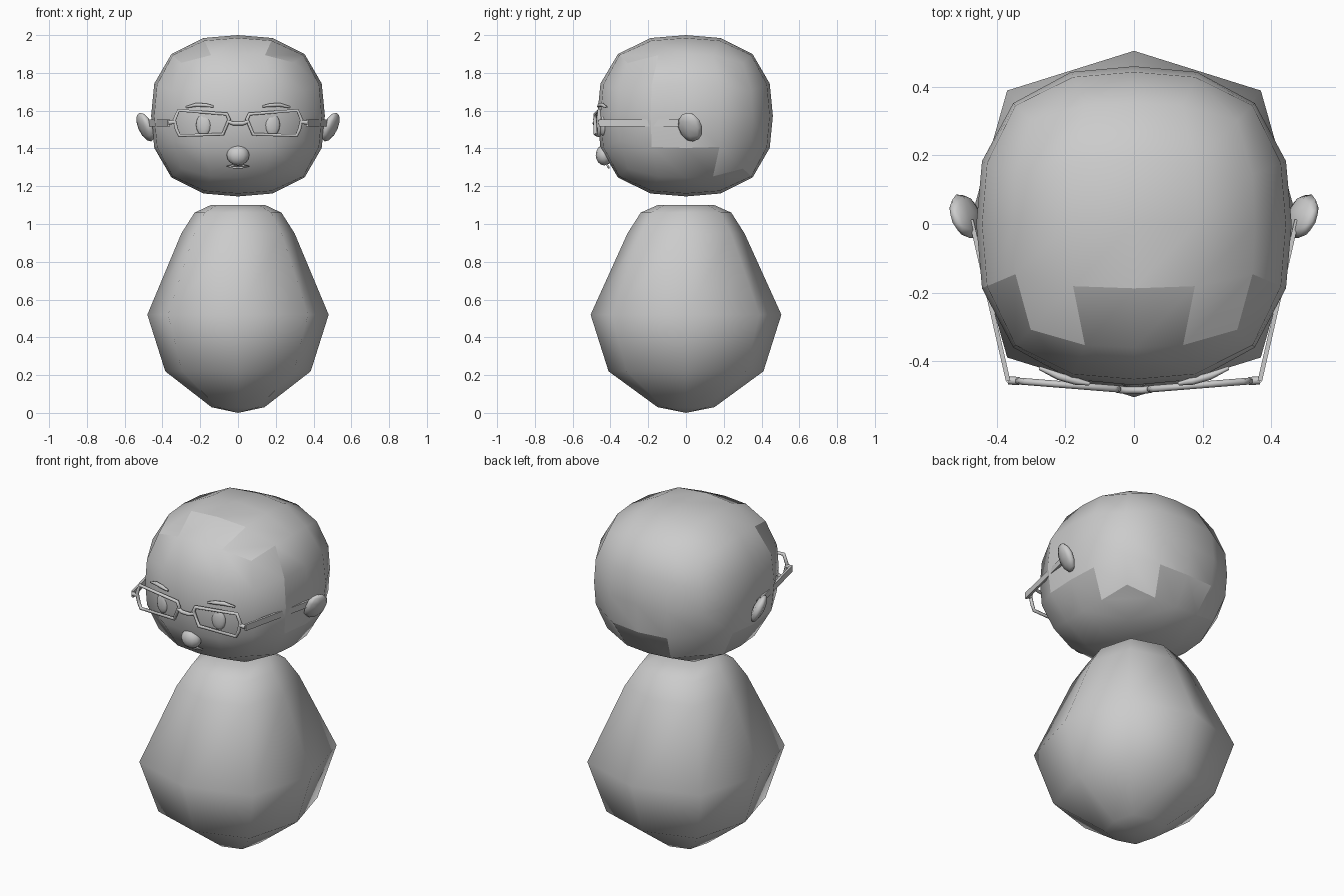
import bpy, bmesh, math
from mathutils import Matrix, Vector

if "Cube" in bpy.data.objects:
    bpy.data.objects.remove(bpy.data.objects["Cube"])

mat = bpy.data.materials.new("plain grey")
mat.diffuse_color = (0.6, 0.6, 0.6, 1)
mat.use_nodes = True
mat.node_tree.nodes["Principled BSDF"].inputs["Base Color"].default_value = mat.diffuse_color


def finish(bm, name, smooth=True):
    bmesh.ops.recalc_face_normals(bm, faces=bm.faces)
    me = bpy.data.meshes.new(name)
    bm.to_mesh(me)
    bm.free()
    me.materials.append(mat)
    for p in me.polygons:
        p.use_smooth = smooth
    ob = bpy.data.objects.new(name, me)
    bpy.context.collection.objects.link(ob)
    return ob


def ellipsoid(name, loc, size, rot=None, seg=12, rings=8):
    bm = bmesh.new()
    m = Matrix.Translation(loc) @ (rot or Matrix()) @ Matrix.Diagonal((*size, 1))
    bmesh.ops.create_uvsphere(bm, u_segments=seg, v_segments=rings, radius=1, matrix=m)
    return finish(bm, name)


def tube(name, pts, r, closed=False, radii=None):
    cu = bpy.data.curves.new(name, 'CURVE')
    cu.dimensions = '3D'
    cu.bevel_depth = r
    cu.bevel_resolution = 1
    cu.use_fill_caps = True
    sp = cu.splines.new('POLY')
    sp.points.add(len(pts) - 1)
    for i, p in enumerate(pts):
        sp.points[i].co = (*p, 1)
        sp.points[i].radius = radii[i] if radii else 1
    sp.use_cyclic_u = closed
    cu.materials.append(mat)
    ob = bpy.data.objects.new(name, cu)
    bpy.context.collection.objects.link(ob)
    bpy.ops.object.select_all(action='DESELECT')
    ob.select_set(True)
    bpy.context.view_layer.objects.active = ob
    bpy.ops.object.convert(target='MESH')


# Body: rounded octagonal rings stacked along z, (half x, half y, z)
rings = [(.14, .15, .03), (.385, .41, .22), (.48, .505, .52),
         (.30, .31, .95), (.23, .24, 1.06), (.145, .15, 1.10)]
bm = bmesh.new()
loops = []
for hx, hy, z in rings:
    loop = []
    for i in range(8):
        a = i * math.pi / 4
        k = 1.09 if i % 2 else 1
        loop.append(bm.verts.new((hx * k * math.cos(a), hy * k * math.sin(a), z)))
    loops.append(loop)
for lo, hi in zip(loops, loops[1:]):
    for i in range(8):
        j = (i + 1) % 8
        bm.faces.new((lo[i], lo[j], hi[j], hi[i]))
for loop, z in ((loops[0], 0.0), (loops[-1], 1.10)):
    c = bm.verts.new((0, 0, z))
    for i in range(8):
        bm.faces.new((loop[i], loop[(i + 1) % 8], c))
finish(bm, "body")

# Head: subdivided cube pushed onto a boxy ellipsoid
N, A, BF, BB, C, ZC = 2.6, .46, .47, .46, .427, 1.573


def front_y(x, z):
    t = 1 - abs(x / A) ** N - abs((z - ZC) / C) ** N
    return -BF * max(t, 0) ** (1 / N)


def is_hair(c):
    return c.z > 1.33 and c.y > (-.25 if c.z > 1.9 else -.1)


def head_part(name, hair):
    bm = bmesh.new()
    bmesh.ops.create_cube(bm, size=2)
    bmesh.ops.subdivide_edges(bm, edges=bm.edges[:], cuts=3, use_grid_fill=True)
    for v in bm.verts:
        d = Vector([math.tan(c * math.pi / 4) for c in v.co])
        d /= sum(abs(c) ** N for c in d) ** (1 / N)
        v.co = (d.x * A, d.y * (BF if d.y < 0 else BB), d.z * C + ZC)
    drop = [f for f in bm.faces if is_hair(f.calc_center_median()) != hair]
    bmesh.ops.delete(bm, geom=drop, context='FACES')
    ob = finish(bm, name)
    # keep normals facing outwards on the open shell
    me = ob.data
    p = me.polygons[0]
    if p.normal.dot(p.center - Vector((0, 0, ZC))) < 0:
        me.flip_normals()


head_part("face", False)
head_part("hair", True)

# Nose and mouth
ellipsoid("nose", (0, -.432, 1.365), (.06, .046, .055))
tube("mouth", [(x, front_y(x, z) - .003, z) for x, z in
     ((-.055, 1.305), (-.02, 1.312), (.02, 1.312), (.055, 1.305), (.02, 1.299), (-.02, 1.299))],
     .006, True)


def glass_y(x):
    return -.485 + .08 * abs(x)


# Paired parts
frame = [(.315, 1.602), (.06, 1.582), (.047, 1.555), (.08, 1.475),
         (.31, 1.468), (.325, 1.50), (.337, 1.55)]
for s, side in ((1, "left"), (-1, "right")):
    # Ear leaning outwards and back
    rot = Matrix.Rotation(-s * .42, 4, 'Z') @ Matrix.Rotation(s * .42, 4, 'Y')
    ellipsoid(side + "_ear", (s * .49, .022, 1.513), (.03, .07, .083), rot, 8, 6)
    # Eye, a shallow oval on the face
    ellipsoid(side + "_eye", (s * .183, front_y(.183, 1.525) + .012, 1.525),
              (.04, .016, .058), Matrix.Rotation(s * .2, 4, 'Z'), 16)
    # Brow
    tube(side + "_brow", [(s * x, front_y(x, z) - .003, z) for x, z in
         ((.13, 1.622), (.17, 1.629), (.22, 1.631), (.275, 1.618))], .011,
         radii=[.5, 1, 1, .5])
    # Glasses rim, hinge and temple arm
    tube(side + "_rim", [(s * x, glass_y(x), z) for x, z in frame], .01, True)
    tube(side + "_hinge", [(s * .335, glass_y(.335), 1.54), (s * .367, -.456, 1.537)], .012)
    bm = bmesh.new()
    a, b = Vector((s * .367, -.458, 1.536)), Vector((s * .475, .012, 1.533))
    d = b - a
    m = (Matrix.Translation((a + b) / 2) @ Matrix.Rotation(math.atan2(-d.x, d.y), 4, 'Z')
         @ Matrix.Diagonal((.013, d.length, .036, 1)))
    bmesh.ops.create_cube(bm, size=1, matrix=m)
    finish(bm, side + "_temple_arm", False)

# Bridge of the glasses
tube("bridge", [(-.052, -.481, 1.542), (-.025, -.485, 1.532),
                (.025, -.485, 1.532), (.052, -.481, 1.542)], .011)
